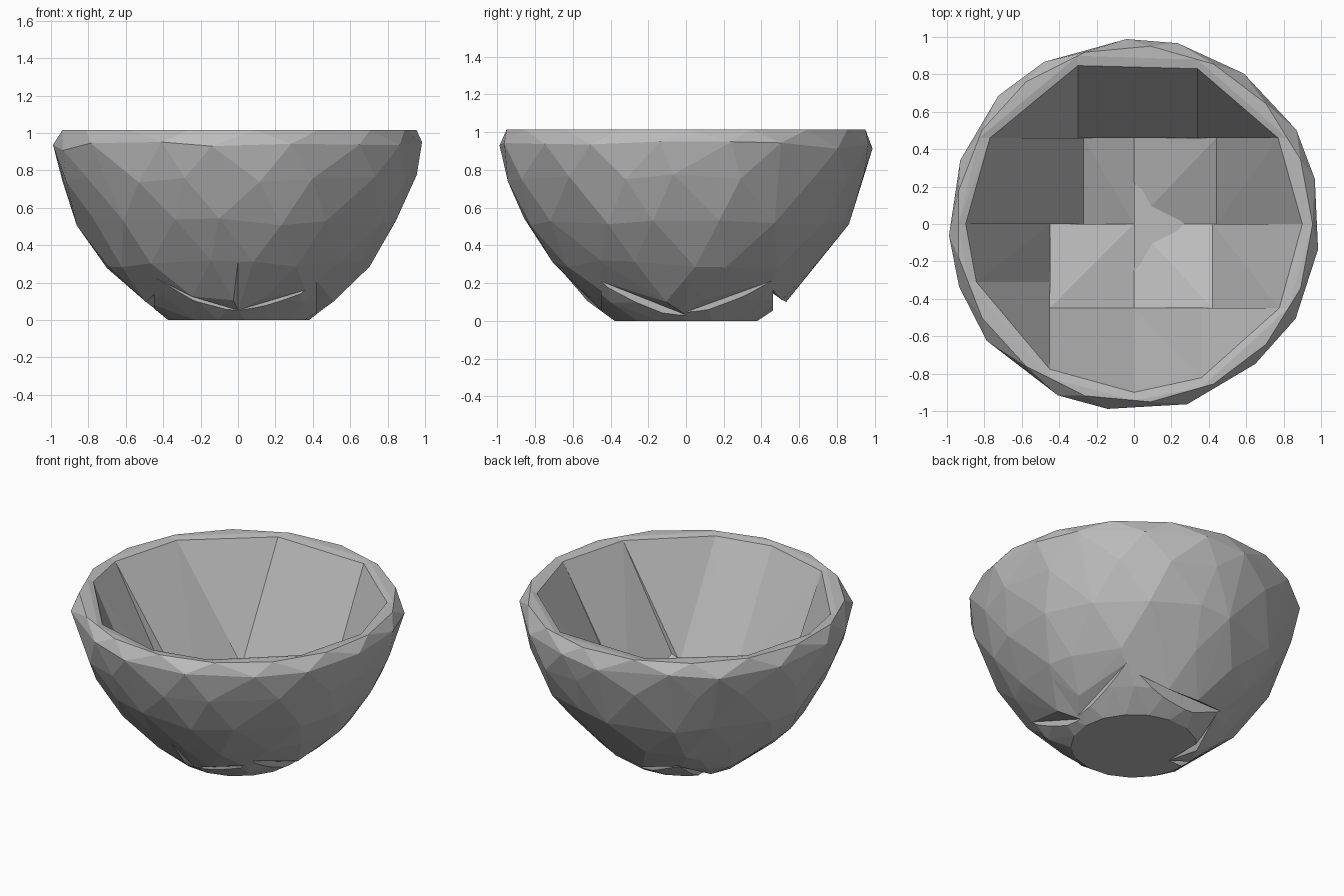
import bpy, bmesh, math, random
from mathutils import Vector

if "Cube" in bpy.data.objects:
    bpy.data.objects.remove(bpy.data.objects["Cube"], do_unlink=True)

random.seed(4)
FAR = 2.0

stone = bpy.data.materials.new("plain grey")
stone.use_nodes = True
grey = (0.5, 0.5, 0.5, 1)
stone.diffuse_color = grey
stone.node_tree.nodes["Principled BSDF"].inputs["Base Color"].default_value = grey


def bowl_skin(profile, sides, jitter):
    """Open faceted bowl: hull of staggered rings with the flat lid removed."""
    bm = bmesh.new()
    for ring, (r, z) in enumerate(profile):
        wobble = jitter if 0 < ring < len(profile) - 1 else 0
        for i in range(sides):
            a = 2 * math.pi * (i + ring % 2 / 2) / sides + random.uniform(-6, 6) * wobble
            rr = r + random.uniform(-1, 0.5) * wobble
            zz = z + random.uniform(-2, 2) * wobble
            bm.verts.new((rr * math.cos(a), rr * math.sin(a), zz))
    bmesh.ops.convex_hull(bm, input=bm.verts[:])
    bm.normal_update()
    lid = [f for f in bm.faces if f.normal.z > 0.9]
    bmesh.ops.delete(bm, geom=lid, context="FACES")
    return bm


def points_in_cell(skin, x0, x1, y0, y1):
    """Corner points of the part of a skin inside a rectangular column."""
    bm = skin.copy()
    for co, no in (((x0, 0, 0), (-1, 0, 0)), ((x1, 0, 0), (1, 0, 0)),
                   ((0, y0, 0), (0, -1, 0)), ((0, y1, 0), (0, 1, 0))):
        bmesh.ops.bisect_plane(bm, geom=bm.verts[:] + bm.edges[:] + bm.faces[:],
                               dist=1e-5, plane_co=co, plane_no=no, clear_outer=True)
    pts = [v.co.copy() for v in bm.verts if v.link_faces]
    bm.free()
    return pts


def hull_object(name, pts):
    bm = bmesh.new()
    for p in pts:
        bm.verts.new(p)
    bmesh.ops.remove_doubles(bm, verts=bm.verts[:], dist=0.002)
    bmesh.ops.convex_hull(bm, input=bm.verts[:])
    bmesh.ops.delete(bm, geom=[v for v in bm.verts if not v.link_faces], context="VERTS")
    bmesh.ops.recalc_face_normals(bm, faces=bm.faces[:])
    mesh = bpy.data.meshes.new(name)
    bm.to_mesh(mesh)
    bm.free()
    mesh.materials.append(stone)
    bpy.context.collection.objects.link(bpy.data.objects.new(name, mesh))


# Outer and inner surfaces of the bowl
outer = bowl_skin([(0.38, 0), (0.53, 0.12), (0.71, 0.3), (0.86, 0.53),
                   (0.955, 0.76), (1.0, 0.93), (0.955, 1.015)], 17, 0.012)
inner = bowl_skin([(0.27, 0.1), (0.46, 0.2), (0.6, 0.33), (0.73, 0.5),
                   (0.83, 0.7), (0.885, 0.88), (0.9, 1.005)], 40, 0)

# Convex shards: column limits x0, x1, y0, y1
shards = {
    "floor_front_right": (-0.45, 0, -0.45, 0),
    "floor_front_left": (0, 0.42, -0.45, 0),
    "floor_back_right": (-0.27, 0, 0, 0.46),
    "floor_back_left": (0, 0.44, 0, 0.46),
    "wall_front_right": (-0.45, 0, -FAR, -0.45),
    "wall_front_left": (0, 0.36, -FAR, -0.45),
    "wall_front_left_corner": (0.36, FAR, -FAR, -0.45),
    "wall_left_front": (0.42, FAR, -0.45, 0),
    "wall_left_back": (0.44, FAR, 0, 0.46),
    "wall_back_left_corner": (0.34, FAR, 0.46, FAR),
    "wall_back": (-0.3, 0.34, 0.46, FAR),
    "wall_back_right_corner": (-FAR, -0.3, 0.46, FAR),
    "wall_right_back": (-FAR, -0.27, 0, 0.46),
    "wall_right_front": (-FAR, -0.45, -0.31, 0),
    "wall_front_right_corner": (-FAR, -0.45, -FAR, -0.31),
}


def on_one_seam(p, cell):
    x0, x1, y0, y1 = cell
    return sum(abs(d) < 1e-4 for d in (p.x - x0, p.x - x1, p.y - y0, p.y - y1)) == 1


for name, cell in shards.items():
    shell = points_in_cell(outer, *cell)
    if name.startswith("wall"):
        # Straight lower seams leave narrow slits against the floor shards
        shell = [p for p in shell if not (on_one_seam(p, cell) and p.z < 0.2)]
    hull_object(name, shell + points_in_cell(inner, *cell))

# Small flat wedge in the middle of the floor
wedge = [(0, 0.22), (0.27, 0), (0, -0.25)]
hull_object("floor_wedge", [Vector((x, y, z)) for x, y in wedge for z in (0.02, 0.158)])

outer.free()
inner.free()
